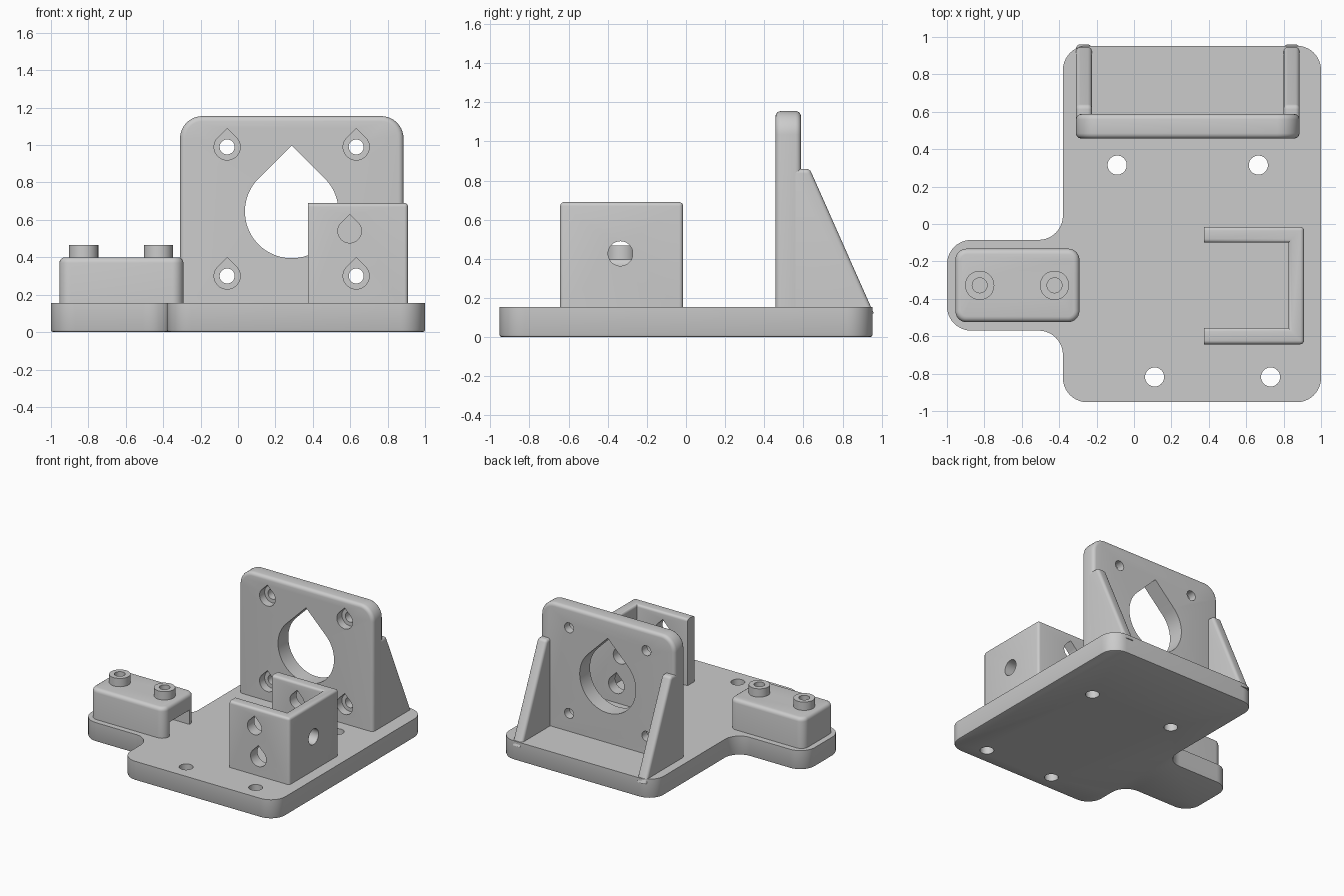
import bpy, bmesh, math
from mathutils import Vector

if "Cube" in bpy.data.objects:
    bpy.data.objects.remove(bpy.data.objects["Cube"])

GREY = (0.6, 0.6, 0.6, 1.0)
grey = bpy.data.materials.new("plain grey")
grey.use_nodes = True
grey.diffuse_color = GREY
grey.node_tree.nodes["Principled BSDF"].inputs["Base Color"].default_value = GREY


def rounded(corners, steps=10):
    """Outline from (u, v, radius) corners, convex or concave."""
    out = []
    for i, (u, v, r) in enumerate(corners):
        p = Vector((u, v))
        if not r:
            out.append(p)
            continue
        a = (Vector(corners[i - 1][:2]) - p).normalized()
        b = (Vector(corners[(i + 1) % len(corners)][:2]) - p).normalized()
        half = a.angle(b) / 2
        centre = p + (a + b).normalized() * r / math.sin(half)
        start = (p + a * r / math.tan(half) - centre).normalized()
        end = (p + b * r / math.tan(half) - centre).normalized()
        out += [centre + start.slerp(end, k / steps) * r for k in range(steps + 1)]
    return out


def box(u0, u1, v0, v1, r=0):
    return rounded([(u0, v0, r), (u1, v0, r), (u1, v1, r), (u0, v1, r)])


def circle(u, v, r, n=48):
    return [Vector((u + r * math.cos(math.tau * k / n), v + r * math.sin(math.tau * k / n))) for k in range(n)]


def teardrop(u, v, r, n=36):
    """Circle whose top is drawn up to a right-angled point."""
    arc = [math.radians(135 + 270 * k / n) for k in range(n + 1)]
    return [Vector((u + r * math.cos(t), v + r * math.sin(t))) for t in arc] + [Vector((u, v + r * math.sqrt(2)))]


PLACE = {"x": lambda u, v, w: (w, u, v), "y": lambda u, v, w: (u, w, v), "z": lambda u, v, w: (u, v, w)}


def prism(name, outline, axis, lo, hi, bevel=0, where=None, segments=4):
    """Extrude an outline along an axis; bevel the edges whose ends pass the test."""
    bm = bmesh.new()
    rings = [[bm.verts.new(PLACE[axis](p.x, p.y, w)) for p in outline] for w in (lo, hi)]
    for ring in rings:
        bm.faces.new(ring)
    for i in range(len(outline)):
        bm.faces.new((rings[0][i - 1], rings[0][i], rings[1][i], rings[1][i - 1]))
    bmesh.ops.recalc_face_normals(bm, faces=bm.faces)
    if bevel:
        edges = [e for e in bm.edges if where(e.verts[0].co, e.verts[1].co)]
        bmesh.ops.bevel(bm, geom=edges, offset=bevel, segments=segments, profile=0.5, affect="EDGES")
    mesh = bpy.data.meshes.new(name)
    bm.to_mesh(mesh)
    bm.free()
    mesh.materials.append(grey)
    obj = bpy.data.objects.new(name, mesh)
    bpy.context.collection.objects.link(obj)
    return obj


def activate(obj):
    bpy.ops.object.select_all(action="DESELECT")
    obj.select_set(True)
    bpy.context.view_layer.objects.active = obj


def cut(obj, outline, axis, lo, hi):
    cutter = prism("cutter", outline, axis, lo, hi)
    cutter.hide_render = True
    mod = obj.modifiers.new("cut", "BOOLEAN")
    mod.operation, mod.solver, mod.object = "DIFFERENCE", "EXACT", cutter
    activate(obj)
    bpy.ops.object.modifier_apply(modifier=mod.name)
    bpy.data.objects.remove(cutter)


TOP = 0.155      # upper face of the base
SUNK = 0.12      # parts start inside the base
parts = []

# Base with side arm, four screw holes
R = 0.13
base = prism("base", rounded([
    (-0.38, -0.953, R), (1, -0.953, R), (1, 0.953, R), (-0.38, 0.953, R),
    (-0.38, -0.085, R), (-1, -0.085, R), (-1, -0.57, R), (-0.38, -0.57, R)]),
    "z", 0, TOP, 0.013, lambda a, b: max(a.z, b.z) < 0.001, 2)
for x, y in ((-0.09, 0.315), (0.665, 0.315), (0.11, -0.818), (0.73, -0.818)):
    cut(base, circle(x, y, 0.051), "z", -0.1, 0.3)
parts.append(base)

# Upright plate with a large teardrop opening and four counterbored holes
plate = prism("upright_plate", rounded([
    (-0.31, SUNK, 0), (0.885, SUNK, 0), (0.885, 1.155, 0.12), (-0.31, 1.155, 0.12)]),
    "y", 0.457, 0.588, 0.028, lambda a, b: abs(a.y - b.y) < 0.001 and max(a.z, b.z) > 0.2)
cut(plate, teardrop(0.287, 0.645, 0.25, 60), "y", 0.3, 0.8)
for x in (-0.058, 0.632):
    for z in (0.3, 0.99):
        cut(plate, circle(x, z, 0.04, 32), "y", 0.3, 0.8)
        cut(plate, teardrop(x, z, 0.07), "y", 0.3, 0.522)
parts.append(plate)

# Sloping gussets behind the plate
for name, x in (("right_gusset", -0.31), ("left_gusset", 0.8)):
    parts.append(prism(name, rounded([
        (0.54, SUNK, 0), (0.96, SUNK, 0), (0.632, 0.86, 0.03), (0.54, 0.86, 0)]),
        "x", x, x + 0.085, 0.022,
        lambda a, b: abs(a.x - b.x) < 0.001 and max(a.z, b.z) > 0.2 and max(a.y, b.y) > 0.6))

# Three-walled bracket, open towards the right
bracket = prism("three_wall_bracket", rounded([
    (0.375, -0.643, 0), (0.909, -0.643, 0), (0.909, -0.015, 0), (0.375, -0.015, 0),
    (0.375, -0.1, 0), (0.825, -0.1, 0), (0.825, -0.555, 0), (0.375, -0.555, 0)]),
    "z", SUNK, 0.69, 0.02,
    lambda a, b: (min(a.z, b.z) > 0.6 and max(a.x, b.x) > 0.4) or (min(a.x, b.x) > 0.9 and a.z != b.z))
cut(bracket, teardrop(0.597, 0.54, 0.063), "y", -0.8, 0.1)
cut(bracket, teardrop(0.632, 0.3, 0.07), "y", -0.8, 0.1)
cut(bracket, circle(-0.335, 0.427, 0.063), "x", 0.7, 1.1)
parts.append(bracket)

# Block on the arm with a cable channel below, and two hollow bosses on top
MID = -0.328
block = prism("arm_block", box(-0.955, -0.292, -0.525, -0.132, 0.06), "z", SUNK, 0.4,
              0.03, lambda a, b: min(a.z, b.z) > 0.35)
cut(block, box(MID - 0.125, MID + 0.125, 0.1, 0.27), "x", -0.87, 0)
parts.append(block)
for name, x in (("right_boss", -0.825), ("left_boss", -0.425)):
    cut(block, circle(x, MID, 0.04, 32), "z", 0.2, 0.6)
    boss = prism(name, circle(x, MID, 0.078), "z", 0.37, 0.467)
    cut(boss, circle(x, MID, 0.04, 32), "z", 0.2, 0.6)
    parts.append(boss)

for part in parts:
    activate(part)
    bpy.ops.object.shade_smooth_by_angle(angle=math.radians(35))
